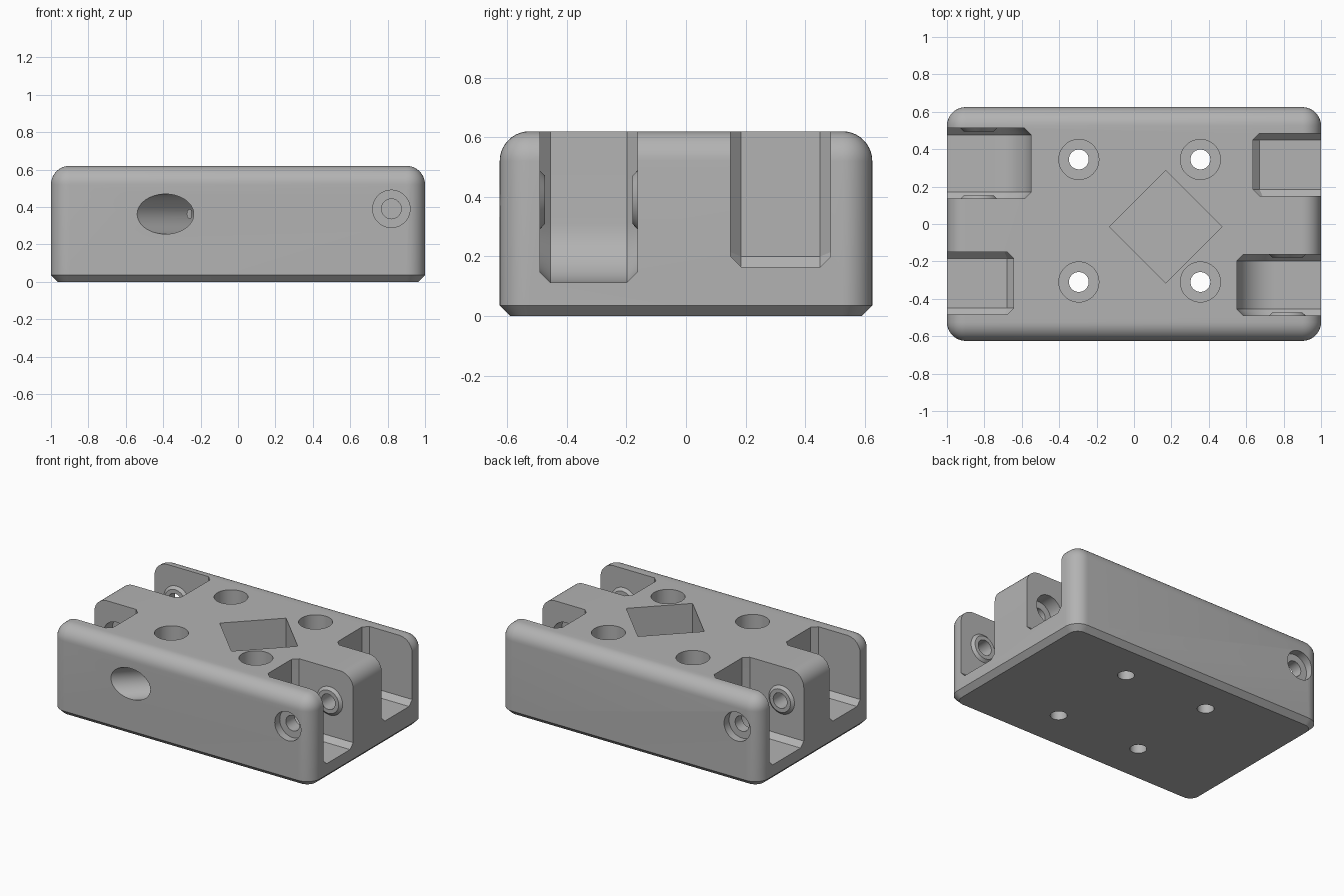
import bpy, bmesh, math
from mathutils import Vector

if "Cube" in bpy.data.objects:
    bpy.data.objects.remove(bpy.data.objects["Cube"], do_unlink=True)

L, W, H = 1.0, 0.625, 0.62       # half length, half width, height
ROUND, CHAMFER = 0.1, 0.035
BOLT_Z, BORE, HEAD = 0.39, 0.053, 0.1

grey = bpy.data.materials.new("matte grey")
grey.use_nodes = True
colour = (0.45, 0.45, 0.45, 1)
grey.diffuse_color = colour
grey.node_tree.nodes["Principled BSDF"].inputs["Base Color"].default_value = colour


def make(name, bm):
    bmesh.ops.recalc_face_normals(bm, faces=bm.faces)
    mesh = bpy.data.meshes.new(name)
    bm.to_mesh(mesh)
    bm.free()
    mesh.materials.append(grey)
    ob = bpy.data.objects.new(name, mesh)
    bpy.context.collection.objects.link(ob)
    return ob


def combine(tool, operation="DIFFERENCE"):
    """Apply a boolean to the body and discard the tool."""
    tool.hide_render = True
    mod = body.modifiers.new(tool.name, "BOOLEAN")
    mod.operation, mod.solver, mod.object = operation, "EXACT", tool
    bpy.context.view_layer.objects.active = body
    bpy.ops.object.modifier_apply(modifier=mod.name)
    bpy.data.objects.remove(tool, do_unlink=True)


def rod(name, start, end, r1, r2=None):
    """Cylinder or cone between two points."""
    a, b = Vector(start), Vector(end)
    bm = bmesh.new()
    bmesh.ops.create_cone(bm, cap_ends=True, segments=48, radius1=r1,
                          radius2=r1 if r2 is None else r2, depth=(b - a).length)
    bmesh.ops.rotate(bm, verts=bm.verts,
                     matrix=(b - a).to_track_quat("Z", "Y").to_matrix())
    bmesh.ops.translate(bm, verts=bm.verts, vec=(a + b) / 2)
    return make(name, bm)


def pocket(side, inner, y0, y1, floor, fillet, steps):
    """Slot open at the end and the top, with chamfered inner edges."""
    far, top = 1.3, 1.0
    pts = [(far, top), (inner, top)]
    for i in range(steps + 1):
        a = math.pi / 2 * i / steps
        pts.append((inner + fillet * (1 - math.cos(a)), floor + fillet * (1 - math.sin(a))))
    pts.append((far, floor))
    bm = bmesh.new()
    face = bm.faces.new([bm.verts.new((side * x, y0, z)) for x, z in pts])
    ext = bmesh.ops.extrude_face_region(bm, geom=[face])
    moved = [g for g in ext["geom"] if isinstance(g, bmesh.types.BMVert)]
    bmesh.ops.translate(bm, verts=moved, vec=(0, y1 - y0, 0))
    bmesh.ops.recalc_face_normals(bm, faces=bm.faces)
    rim = [e for e in bm.edges if abs(e.verts[0].co.y - e.verts[1].co.y) < 1e-5]
    bmesh.ops.bevel(bm, geom=rim, offset=CHAMFER, segments=1, affect="EDGES")
    combine(make("pocket_cutter", bm))


# Main block: rounded sides and top, chamfered foot
bm = bmesh.new()
bmesh.ops.create_cube(bm, size=1)
for v in bm.verts:
    v.co = (v.co.x * 2 * L, v.co.y * 2 * W, (v.co.z + 0.5) * H)
soft = [e for e in bm.edges if max(v.co.z for v in e.verts) > 0.1]
bmesh.ops.bevel(bm, geom=soft, offset=ROUND, segments=10, profile=0.5, affect="EDGES")
foot = [e for e in bm.edges if max(v.co.z for v in e.verts) < 1e-4]
bmesh.ops.bevel(bm, geom=foot, offset=CHAMFER, segments=1, affect="EDGES")
body = make("mount_block", bm)

# Wheel pockets (rounded back) and narrow pockets (square back) at each end
pocket(1, 0.55, -0.49, -0.163, 0.113, 0.2, 10)
pocket(-1, 0.55, 0.135, 0.512, 0.113, 0.2, 10)
pocket(1, 0.637, 0.15, 0.485, 0.165, CHAMFER, 1)
pocket(-1, 0.643, -0.485, -0.15, 0.165, CHAMFER, 1)

# Axle bolts: x, outward y direction, outer wall, inner wall, far wall
for x, s, outer, inner, far in ((0.82, -1, 0.49, 0.163, -0.15),
                                (-0.83, 1, 0.512, 0.135, -0.15)):
    # Tapered spacers on both faces of the wheel pocket
    for wall, d in ((outer, -1), (inner, 1)):
        combine(rod("spacer", (x, s * (wall - d * 0.015), BOLT_Z),
                    (x, s * (wall + d * 0.017), BOLT_Z), 0.115, 0.08), "UNION")
    # Bore, head recess and recess beyond the middle wall
    combine(rod("bore_cutter", (x, s * 0.8, BOLT_Z), (x, s * (far - 0.05), BOLT_Z), BORE))
    combine(rod("head_cutter", (x, s * 0.8, BOLT_Z), (x, s * (W - 0.055), BOLT_Z), HEAD))
    combine(rod("nut_cutter", (x, s * (far - 0.05), BOLT_Z),
                (x, s * (far + 0.1), BOLT_Z), HEAD))

# Four countersunk mounting holes
for x in (-0.295, 0.355):
    for y in (-0.31, 0.345):
        combine(rod("mount_hole_cutter", (x, y, -0.1), (x, y, 0.8), BORE))
        combine(rod("mount_head_cutter", (x, y, H - 0.13), (x, y, 0.8), 0.107))

# Diamond pocket in the top
cx, cy, r = 0.17, -0.015, 0.3
bm = bmesh.new()
bmesh.ops.create_cone(bm, cap_ends=True, segments=4, radius1=r, radius2=r, depth=0.6)
if abs(max(v.co.x for v in bm.verts) - r) > 0.01:
    for v in bm.verts:
        v.co.x, v.co.y = (v.co.x - v.co.y) * 0.7071, (v.co.x + v.co.y) * 0.7071
bmesh.ops.translate(bm, verts=bm.verts, vec=(cx, cy, 0.5))
combine(make("diamond_cutter", bm))

# Slanted passage from the front face into the diamond pocket
hx, hz = -0.388, 0.362
combine(rod("passage_cutter", (hx - 0.25, -W - 0.25, hz), (hx + 0.5, -W + 0.5, hz), 0.107))

# Shading
bpy.ops.object.select_all(action="DESELECT")
body.select_set(True)
bpy.context.view_layer.objects.active = body
bpy.ops.object.shade_smooth_by_angle(angle=math.radians(30))
